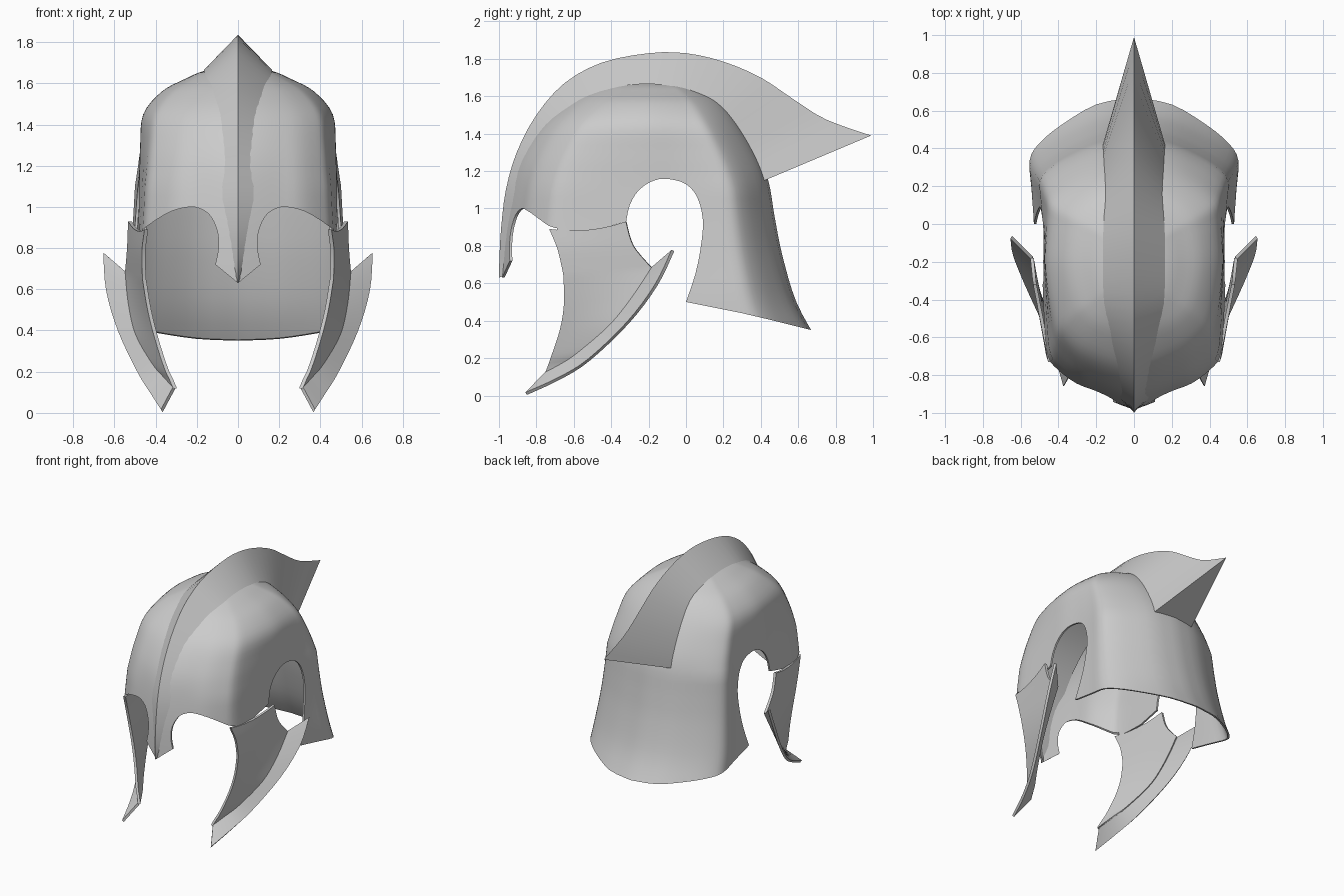
import bpy
import bmesh
import math

if "Cube" in bpy.data.objects:
    bpy.data.objects.remove(bpy.data.objects["Cube"], do_unlink=True)

steel = bpy.data.materials.new("plain_steel_grey")
steel.use_nodes = True
steel.diffuse_color = (0.6, 0.6, 0.6, 1)
for node in steel.node_tree.nodes:
    if node.type == "BSDF_PRINCIPLED":
        node.inputs["Base Color"].default_value = steel.diffuse_color


def spline(points, steps):
    """Smooth curve through points of any dimension."""
    out = []
    last = len(points) - 1
    for i in range(last):
        p0, p1 = points[max(i - 1, 0)], points[i]
        p2, p3 = points[i + 1], points[min(i + 2, last)]
        for s in range(steps):
            t = s / steps
            out.append(tuple(
                b + t / 2 * (c - a + t * (2 * a - 5 * b + 4 * c - d + t * (3 * (b - c) + d - a)))
                for a, b, c, d in zip(p0, p1, p2, p3)))
    out.append(tuple(points[-1]))
    return out


def make_object(name, rows, closed=False, caps=()):
    """Skin a list of equal rows of points; caps lists the rows to fill."""
    bm = bmesh.new()
    grid = [[bm.verts.new(p) for p in row] for row in rows]
    count = len(rows[0])
    for low, high in zip(grid, grid[1:]):
        for j in range(count if closed else count - 1):
            k = (j + 1) % count
            bm.faces.new((low[j], low[k], high[k], high[j]))
    for c in caps:
        bm.faces.new(grid[c] if c else grid[c][::-1])
    if len(caps) == 2:
        bmesh.ops.recalc_face_normals(bm, faces=bm.faces[:])
    mesh = bpy.data.meshes.new(name)
    bm.to_mesh(mesh)
    bm.free()
    mesh.materials.append(steel)
    obj = bpy.data.objects.new(name, mesh)
    bpy.context.collection.objects.link(obj)
    return obj


def activate(obj):
    bpy.ops.object.select_all(action="DESELECT")
    obj.select_set(True)
    bpy.context.view_layer.objects.active = obj


def thicken(obj, thickness, offset):
    activate(obj)
    mod = obj.modifiers.new("thickness", "SOLIDIFY")
    mod.thickness, mod.offset = thickness, offset
    bpy.ops.object.modifier_apply(modifier=mod.name)


def carve(obj, cutter):
    cutter.hide_render = True
    activate(obj)
    mod = obj.modifiers.new("opening", "BOOLEAN")
    mod.operation, mod.solver, mod.object = "DIFFERENCE", "EXACT", cutter
    bpy.ops.object.modifier_apply(modifier=mod.name)
    bpy.data.objects.remove(cutter, do_unlink=True)


def smooth(obj, degrees=32):
    activate(obj)
    bpy.ops.object.shade_smooth_by_angle(angle=math.radians(degrees))


# Dome: half outline (share of width, share of depth), front to back
MIDDLE = -0.2
front_half = [(0, -1), (.2, -.954), (.42, -.90), (.63, -.845), (.82, -.745),
              (.92, -.654), (.955, -.46), (.98, -.2), (1, 0)]
back_half = [(1, .25), (1.02, .48), (1.035, .65), (.94, .75), (.71, .857), (.37, .965), (0, 1)]
half = spline(front_half + back_half, 3)
outline = half + [(-x, y) for x, y in half[-2:0:-1]]

# Dome levels: height, front, back, half width
levels = spline([
    (.28, -.985, .71, .54), (.5, -.985, .59, .53), (.75, -.98, .515, .505),
    (.95, -.965, .475, .49), (1.15, -.93, .44, .48), (1.3, -.87, .38, .475),
    (1.45, -.765, .29, .46), (1.56, -.63, .2, .37), (1.62, -.53, .11, .26),
    (1.66, -.42, .01, .165), (1.682, -.25, -.15, .04)], 4)


def ring(z, front, back, width):
    blend = .7 * min(max((z - 1.1) / .5, 0), 1)
    points = []
    for fx, fy in outline:
        angle = math.atan2(fx, fy)
        fx += (math.sin(angle) - fx) * blend
        fy += (math.cos(angle) - fy) * blend
        depth = MIDDLE - front if fy < 0 else back - MIDDLE
        points.append((fx * width, MIDDLE + fy * depth, z))
    return points


dome = make_object("helmet_shell", [ring(*lv) for lv in levels], closed=True, caps=(-1,))
thicken(dome, .013, -1)

# Ear arches, cheek seam and sloping neck edge, cut from the side
arch = spline([(-.32, .93), (-.3, 1.02), (-.25, 1.1), (-.17, 1.15), (-.09, 1.157), (0, 1.13),
               (.06, 1.06), (.09, .94), (.08, .8), (.05, .65), (0, .5)], 3)
side = [(-.77, .885), (-.63, .88), (-.48, .885)] + arch
side += [(.3, .44), (.45, .405), (.85, .305), (.85, -.1), (-.77, -.1)]
carve(dome, make_object("side_cutter", [[(x, y, z) for y, z in side] for x in (-1, 1)],
                        closed=True, caps=(0, -1)))

# Eye openings and nose guard, cut from the front
brow = spline([(.11, .72), (.095, .8), (.1, .88), (.13, .95), (.17, .985),
               (.23, 1), (.32, .98), (.4, .935), (.47, .885)], 3)
brow += [(.8, .88), (.8, -.1)]
face = [(-x, z) for x, z in brow[::-1]] + [(0, .63)] + brow
carve(dome, make_object("eye_cutter", [[(x, y, z) for x, z in face] for y in (-1.3, -.69)],
                        closed=True, caps=(0, -1)))
smooth(dome)

# Crest: ridge y, ridge z, base y, base z, base half width
crest_path = spline([
    (-1, .63, -.975, .64, .006), (-.997, .75, -.955, .76, .04), (-.988, .9, -.94, .92, .065),
    (-.963, 1.1, -.9, 1.1, .1), (-.905, 1.3, -.82, 1.28, .12), (-.8, 1.5, -.71, 1.43, .135),
    (-.65, 1.67, -.57, 1.55, .15), (-.45, 1.78, -.42, 1.635, .16), (-.2, 1.83, -.24, 1.665, .165),
    (0, 1.83, -.05, 1.65, .165), (.2, 1.785, .09, 1.59, .165), (.4, 1.7, .19, 1.51, .165),
    (.58, 1.58, .28, 1.4, .165), (.75, 1.475, .355, 1.28, .165), (.99, 1.39, .42, 1.15, .165)], 3)
crest = make_object("crest", [[(-w, by, bz), (0, ry, rz), (w, by, bz)]
                              for ry, rz, by, bz, w in crest_path], closed=True, caps=(0, -1))
smooth(crest)

# Cheek guards: front edge point, then rear edge point, from top to bottom
cheek_rows = [
    (.445, -.73, .89, .525, -.32, .93), (.458, -.685, .78, .53, -.28, .8),
    (.455, -.655, .65, .54, -.18, .68), (.43, -.65, .5, .525, -.28, .53),
    (.395, -.67, .36, .49, -.4, .38), (.35, -.715, .22, .41, -.56, .24),
    (.325, -.735, .165, .355, -.65, .175), (.305, -.752, .118, .31, -.745, .122)]
cheek_edges = spline(cheek_rows[:3], 5)[:-1] + spline(cheek_rows[2:], 4)

# Flared lower rim: outer edge matching the rear edge of the cheek
rim_outer = spline([(.65, -.07, .775), (.635, -.16, .59), (.575, -.31, .39),
                    (.48, -.52, .19), (.42, -.68, .09), (.37, -.855, .01)], 4)
rim_inner = [row[3:] for row in spline(cheek_rows[2:], 4)]

for label, sign in (("left", 1), ("right", -1)):
    rows = []
    for i, edge in enumerate(cheek_edges):
        dip = .1 * max(0, 1 - i / 5)
        row = []
        for s in range(7):
            t = s / 6
            x, y, z = (edge[k] + (edge[k + 3] - edge[k]) * t for k in range(3))
            row.append((sign * x, y, z - dip * t * (1 - t)))
        rows.append(row)
    cheek = make_object(label + "_cheek_guard", rows)
    rim = make_object(label + "_cheek_rim", [[(sign * p[0], p[1], p[2]) for p in pair]
                                             for pair in zip(rim_inner, rim_outer)])
    for part in (cheek, rim):
        thicken(part, .018, 0)
        smooth(part)
